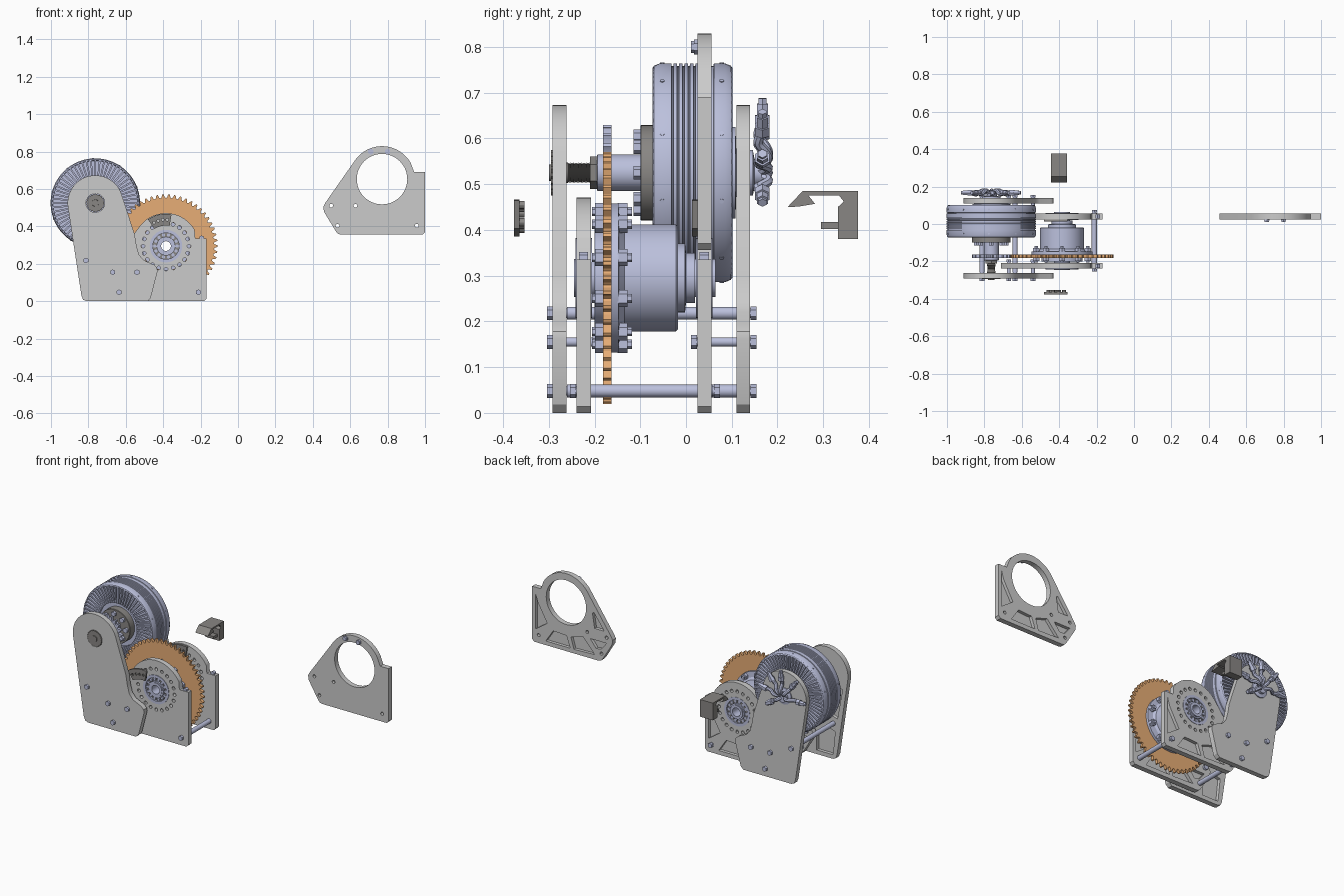
import bpy, bmesh
from math import sin, cos, pi, radians
from mathutils import Matrix, Vector

if "Cube" in bpy.data.objects:
    bpy.data.objects.remove(bpy.data.objects["Cube"])

def material(name, rgb):
    m = bpy.data.materials.new(name)
    m.diffuse_color = (*rgb, 1)
    m.use_nodes = True
    m.node_tree.nodes["Principled BSDF"].inputs["Base Color"].default_value = m.diffuse_color
    return m

STEEL = material("blue_steel", (0.50, 0.53, 0.72))
DARK = material("dark_steel", (0.25, 0.24, 0.23))
ORANGE = material("orange", (0.80, 0.42, 0.18))
M = (-0.763, 0.525)    # motor axis (x, z)
G = (-0.385, 0.295)    # gear axis (x, z)

def finish(name, bm, mat=None):
    bmesh.ops.remove_doubles(bm, verts=bm.verts, dist=1e-5)
    bmesh.ops.recalc_face_normals(bm, faces=bm.faces)
    me = bpy.data.meshes.new(name)
    bm.to_mesh(me)
    bm.free()
    ob = bpy.data.objects.new(name, me)
    bpy.context.collection.objects.link(ob)
    if mat:
        me.materials.append(mat)
    return ob

def arc(c, r, a0, a1, n):
    return [(c[0] + r * cos(radians(a0 + (a1 - a0) * i / n)),
             c[1] + r * sin(radians(a0 + (a1 - a0) * i / n))) for i in range(n + 1)]

def circle(c, r, n=24):
    return arc(c, r, 0, 360, n)[:-1]

def curve_into(bm, cu, mat):
    ob = bpy.data.objects.new("tmp", cu)
    bpy.context.collection.objects.link(ob)
    me = bpy.data.meshes.new_from_object(ob.evaluated_get(bpy.context.evaluated_depsgraph_get()))
    me.transform(mat)
    bm.from_mesh(me)
    bpy.data.objects.remove(ob)
    bpy.data.curves.remove(cu)
    bpy.data.meshes.remove(me)

def flat(name, layers, mat=None, axis='y'):
    """Each layer (lo, hi, loops) is a profile with holes, extruded along the axis."""
    bm = bmesh.new()
    for lo, hi, loops in layers:
        cu = bpy.data.curves.new("tmp", 'CURVE')
        cu.dimensions, cu.fill_mode, cu.extrude = '2D', 'BOTH', (hi - lo) / 2
        for loop in loops:
            s = cu.splines.new('POLY')
            s.points.add(len(loop) - 1)
            for p, q in zip(s.points, loop):
                p.co = (*q, 0, 1)
            s.use_cyclic_u = True
        mid = (lo + hi) / 2
        if axis == 'y':
            mx = Matrix(((1, 0, 0, 0), (0, 0, -1, mid), (0, 1, 0, 0), (0, 0, 0, 1)))
        else:
            mx = Matrix(((0, 0, 1, mid), (1, 0, 0, 0), (0, 1, 0, 0), (0, 0, 0, 1)))
        curve_into(bm, cu, mx)
    return finish(name, bm, mat)

def lathe(name, c, prof, mat=STEEL, seg=64, closed=False):
    """Revolve (radius, y) points about the y-parallel axis through c."""
    bm = bmesh.new()
    rings = [[bm.verts.new((c[0] + r * cos(2 * pi * i / seg), y, c[1] + r * sin(2 * pi * i / seg)))
              for i in range(seg)] for r, y in prof]
    if closed:
        rings.append(rings[0])
    for a, b in zip(rings, rings[1:]):
        for i in range(seg):
            j = (i + 1) % seg
            bm.faces.new((a[i], a[j], b[j], b[i]))
    return finish(name, bm, mat)

def cyls(name, items, mat=STEEL):
    """Cylinders or hexes given as (x, z, y0, y1, radius, sides)."""
    bm = bmesh.new()
    for x, z, y0, y1, r, n in items:
        mx = Matrix.Translation((x, (y0 + y1) / 2, z)) @ Matrix.Rotation(pi / 2, 4, 'X')
        bmesh.ops.create_cone(bm, cap_ends=True, segments=n, radius1=r, radius2=r, depth=y1 - y0, matrix=mx)
    return finish(name, bm, mat)

def tube(r0, r1, y0, y1):
    return [(r0, y0), (r1, y0), (r1, y1), (r0, y1)]

# Motor side plates: plain skin plus ribbed pocket layer
outline = [(-.81, 0), (-.485, 0), (-.467, .018), (-.43, .16), (-.433, .178), (-.45, .195), (-.505, .22),
           (-.53, .25), (-.543, .30), (-.553, .36)] + arc(M, .148, 18, 188.6, 32) + [(-.837, .03), (-.828, .008)]
pockets = [[(-.875, .44), (-.84, .25), (-.78, .27), (-.79, .44)], [(-.765, .44), (-.75, .25), (-.68, .44)],
           [(-.655, .44), (-.61, .44), (-.565, .23), (-.66, .2), (-.72, .24)],
           [(-.81, .025), (-.70, .025), (-.70, .13), (-.79, .18), (-.825, .17)],
           [(-.58, .025), (-.49, .025), (-.455, .14), (-.5, .14), (-.56, .12)]]
bore = circle(M, .05)
flat("motor_plate_front", [(-.292, -.281, [outline, bore]), (-.281, -.261, [outline, bore] + pockets)])
flat("motor_plate_back", [(.129, .14, [outline, bore]), (.11, .129, [outline, bore] + pockets)])

# Gear bearing plates and the loose plate
gear_pockets = [[(-.59, .03), (-.45, .025), (-.43, .095), (-.51, .12)],
                [(-.425, .025), (-.26, .025), (-.31, .1), (-.4, .095)],
                [(-.19, .08), (-.19, .30), (-.205, .25), (-.27, .135)],
                [(-.655, .19), (-.59, .19), (-.575, .28), (-.585, .285)],
                [(-.67, .12), (-.56, .12), (-.60, .07), (-.635, .075)]]
BOLTS = [(-.67, .155), (-.54, .155), (-.636, .048), (-.212, .048)]

def gear_plate(name, y, c, holes, dx=0, dz=0):
    out = arc(c, .176, 29.4, 143, 32) + [(-.70, .172), (-.712, .15), (-.708, .122), (-.645, .018), (-.632, .004),
          (-.615, 0), (-.182, 0), (-.168, .014), (-.168, .335), (-.225, .335), (-.23, .345)]
    move = lambda loops: [[(x + dx, z + dz) for x, z in lp] for lp in loops]
    flat(name, [(y, y + .012, move([out] + holes)), (y + .012, y + .031, move([out] + holes + gear_pockets))])

ring_holes = [circle(p, .010, 12) for p in circle(G, .123, 20)]
gear_plate("gear_plate_front", -.239, G, [circle(G, .085, 48)] + ring_holes)
gear_plate("gear_plate_back", .025, G, [circle(G, .085, 48)] + ring_holes)
C = (-.398, .297)
gear_plate("loose_plate", .025, C, [circle(C, .135, 48)] + [circle(p, .010, 12) for p in BOLTS], 1.168, .356)
cyls("loose_plate_studs", [(x, .80, y, .026, r, 6) for x in (.71, .80) for y, r in ((.011, .013), (.018, .016))])
cyls("plate_ear_screws", [(-.195, .338, y, y + .02, .014, 6) for y in (-.234, .03)])

# Tie rods with hex nuts
rods, nuts = [], []
spans = [(-.813, .218, -.30, .15), (-.636, .048, -.30, .15), (-.212, .048, -.25, .07)]
spans += [(x, z, a, b) for x, z in BOLTS[:2] for a, b in ((-.30, -.195), (.015, .15))]
for x, z, a, b in spans:
    rods.append((x, z, a, b, .010, 20))
    nuts += [(x, z, a - .004, a + .009, .015, 6), (x, z, b - .009, b + .004, .015, 6)]
    if b - a > .2:
        rods.append((x, z, max(a + .04, -.26), min(b - .012, .11), .014, 20))
cyls("tie_rods", rods)
cyls("tie_rod_nuts", nuts)

# Motor drum with grooved rim
rim = [(0, -.055), (.13, -.055), (.13, -.06), (.226, -.06), (.228, -.073), (.234, -.070), (.239, -.058)]
for i in range(6):
    y = -.032 + i * .012
    rim += [(.239, y), (.233, y + .001), (.233, y + .004), (.239, y + .005)]
rim += [(.239, .055), (.234, .056), (.234, .06), (.239, .061), (.239, .086), (.234, .098), (.228, .102),
        (.226, .088), (.13, .088), (.13, .082), (0, .082)]
lathe("motor_drum", M, rim, seg=96)

# Radial cooling fins on both faces
bm = bmesh.new()
for y in (-.065, .093):
    for i in range(60):
        mx = Matrix.Translation((M[0], y, M[1])) @ Matrix.Rotation(2 * pi * i / 60, 4, 'Y')
        mx = mx @ Matrix.Translation((.18, 0, 0)) @ Matrix.Diagonal((.10, .017, .009, 1))
        bmesh.ops.create_cube(bm, size=1, matrix=mx)
finish("motor_fins", bm, STEEL)
bm = bmesh.new()
for y in (-.052, .078):
    for i in range(10):
        mx = Matrix.Translation((M[0], y, M[1])) @ Matrix.Rotation(radians(15 + 36 * i), 4, 'Y')
        mx = mx @ Matrix.Translation((.238, 0, 0)) @ Matrix.Rotation(pi / 2, 4, 'Y')
        bmesh.ops.create_cone(bm, cap_ends=True, segments=10, radius1=.005, radius2=.005, depth=.006, matrix=mx)
finish("motor_rim_screws", bm, STEEL)

# Motor hub, flange, shaft
lathe("motor_flange", M, [(0, -.1), (.102, -.1), (.104, -.098), (.104, -.056), (0, -.056)], DARK)
cyls("motor_flange_bolts", [(*p, -.115, -.098, .015, 6) for p in circle(M, .08, 8)])
lathe("motor_hub", M, [(0, -.195), (.038, -.195), (.04, -.193), (.04, -.1), (0, -.1)])
cyls("motor_shaft_nut", [(*M, -.21, -.19, .036, 6)], DARK)
thread = [(0, -.30), (.018, -.30)]
for i in range(20):
    thread += [(.0225, -.258 + i * .0025), (.019, -.2568 + i * .0025)]
lathe("threaded_shaft", M, thread + [(0, -.2)], DARK, 24)
teeth = [(M[0] + (.05 if i % 2 else .045) * cos(pi * i / 20), M[1] + (.05 if i % 2 else .045) * sin(pi * i / 20))
         for i in range(40)]
flat("shaft_insert_front", [(-.295, -.262, [teeth])], DARK)
lathe("motor_back_hub", M, [(0, .08), (.10, .08), (.10, .108), (.05, .11), (.05, .146), (.03, .15), (.03, .165), (0, .165)])

# Motor cables with connectors
bm = bmesh.new()
for a in (-32, 15, 55, 88, 130, 180):
    d, s = Vector((cos(radians(a)), 0, sin(radians(a)))), 0.75 if a < 0 else 1
    o = Vector((M[0], 0, M[1]))
    cu = bpy.data.curves.new("tmp", 'CURVE')
    cu.dimensions, cu.bevel_depth, cu.bevel_resolution, cu.use_fill_caps = '3D', .011, 2, True
    sp = cu.splines.new('NURBS')
    path = [(.015, .15), (.03, .185), (.06, .178), (.08, .15), (.10, .165), (.13, .167)]
    sp.points.add(len(path) - 1)
    for p, (r, y) in zip(sp.points, path):
        p.co = (*(o + d * r * s + Vector((0, y, 0))), 1)
    sp.use_endpoint_u = True
    curve_into(bm, cu, Matrix())
    for r, rad, dep in ((.115, .018, .022), (.138, .014, .026), (.155, .010, .016)):
        mx = Matrix.Translation(o + d * r * s + Vector((0, .167, 0))) @ d.to_track_quat('Z', 'Y').to_matrix().to_4x4()
        bmesh.ops.create_cone(bm, cap_ends=True, segments=6, radius1=rad, radius2=rad, depth=dep, matrix=mx)
finish("motor_cables", bm, STEEL)

# Sprockets
def sprocket(name, c, n, root, tip, hole, mat):
    pts = [(c[0] + r * cos(2 * pi * (i + f) / n), c[1] + r * sin(2 * pi * (i + f) / n))
           for i in range(n) for f, r in ((-.32, root), (-.12, tip), (.12, tip), (.32, root), (.5, root - .004))]
    flat(name, [(-.181, -.163, [pts, circle(c, hole, 48)])], mat)
sprocket("large_sprocket", G, 54, .260, .276, .13, ORANGE)
sprocket("small_sprocket", M, 20, .088, .104, .035, STEEL)

# Gear drum on a hollow shaft
lathe("gear_drum", G, [(.026, -.165), (.163, -.165), (.163, -.148), (.13, -.145), (.117, -.135), (.117, -.022),
      (.113, -.018), (.075, -.018), (.075, -.002), (.055, 0), (.055, .02), (.026, .02)], closed=True)
lathe("hollow_shaft", G, tube(.026, .042, -.245, .065), closed=True, seg=32)
lathe("gear_hub", G, tube(.04, .11, -.2, -.163), closed=True)
bolts = [(*p, y0, y1, r, 6) for p in arc(G, .145, 18, 342, 9)
         for y0, y1, r in ((-.199, -.18, .019), (-.15, -.128, .019), (-.205, -.118, .010))]
cyls("sprocket_bolts", bolts)
for side, y in (("front", -.242), ("back", .022)):
    lathe("bearing_outer_" + side, G, tube(.07, .087, y, y + .036), closed=True)
    lathe("bearing_inner_" + side, G, tube(.026, .05, y, y + .036), closed=True)
    lathe("bearing_web_" + side, G, tube(.05, .07, y + .012, y + .026), DARK, closed=True)
    cyls("bearing_rollers_" + side, [(*p, y + .004, y + .032, .009, 12) for p in circle(G, .06, 14)])

# Curved clamp brackets
sector = arc(G, .172, 80, 124, 12) + arc(G, .11, 124, 80, 12)
sector_holes = [circle(p, .007, 10) for p in arc(G, .141, 87, 117, 3)]
flat("clamp_bracket_front", [(-.376, -.364, [sector] + sector_holes)], DARK)
cyls("clamp_bosses", [(*p, -.366, -.353, .009, 12) for r in (.122, .16) for p in arc(G, r, 86, 118, 3)], DARK)
flat("clamp_bracket_back", [(.013, .025, [sector] + sector_holes)], DARK)

# Hooked sensor bracket at the back
hook = [(.222, .45), (.255, .485), (.376, .485), (.376, .38), (.332, .38), (.332, .45), (.345, .462),
        (.335, .475), (.268, .475), (.282, .457), (.245, .451)]
flat("hook_bracket", [(-.444, -.358, [hook])], DARK, 'x')
flat("hook_lug", [(-.43, -.372, [[(.295, .402), (.335, .402), (.335, .417), (.295, .417)]])], DARK, 'x')

for ob in bpy.data.objects:
    ob.select_set(True)
    bpy.context.view_layer.objects.active = ob
bpy.ops.object.shade_smooth_by_angle(angle=radians(30))
